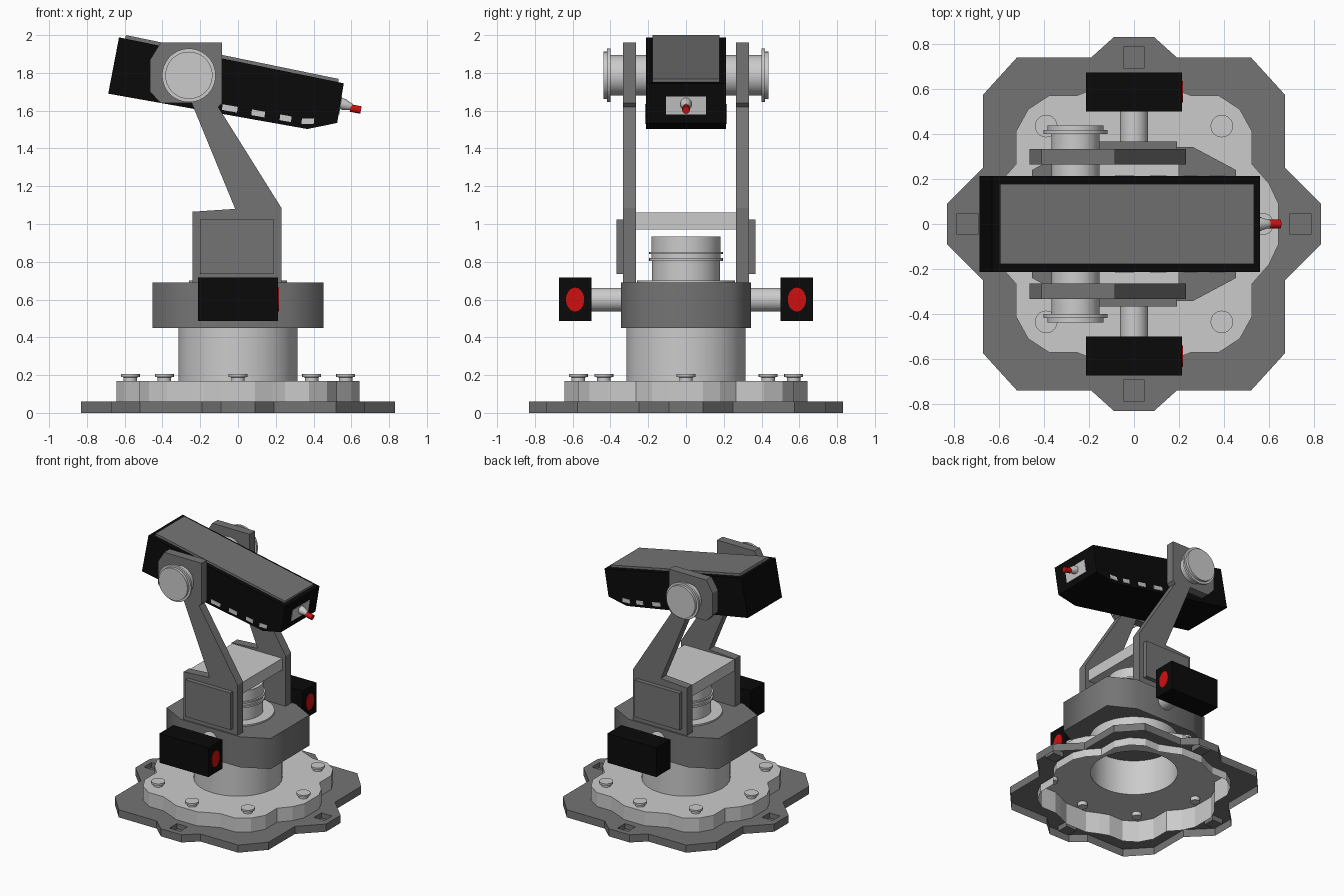
import bpy, bmesh, math
from mathutils import Vector

if "Cube" in bpy.data.objects:
    bpy.data.objects.remove(bpy.data.objects["Cube"])


def material(name, r, g, b):
    m = bpy.data.materials.new(name)
    m.diffuse_color = (r, g, b, 1)
    m.use_nodes = True
    m.node_tree.nodes["Principled BSDF"].inputs["Base Color"].default_value = m.diffuse_color
    return m


LIGHT = material("light_grey", 0.6, 0.6, 0.6)
GREY = material("mid_grey", 0.175, 0.175, 0.175)
BLACK = material("black", 0.003, 0.003, 0.003)
RED = material("red", 0.62, 0.005, 0.005)


def finish(name, bm, mat, smooth=None, up_test=False):
    bmesh.ops.recalc_face_normals(bm, faces=bm.faces[:])
    if up_test:  # open shells: make sure the top looks upwards
        top = max(bm.faces, key=lambda f: f.calc_center_median().z)
        if top.normal.z < 0:
            bmesh.ops.reverse_faces(bm, faces=bm.faces[:])
    me = bpy.data.meshes.new(name)
    bm.to_mesh(me)
    bm.free()
    me.materials.append(mat)
    ob = bpy.data.objects.new(name, me)
    bpy.context.collection.objects.link(ob)
    if smooth:
        bpy.ops.object.select_all(action='DESELECT')
        ob.select_set(True)
        bpy.context.view_layer.objects.active = ob
        bpy.ops.object.shade_smooth_by_angle(angle=math.radians(smooth))
    return ob


def prism(name, pts, a, b, mat, axis='y', smooth=None):
    """Extrude a profile (xz along y, or xy along z) from a to b."""
    bm = bmesh.new()
    put = (lambda u, v, t: (u, t, v)) if axis == 'y' else (lambda u, v, t: (u, v, t))
    lo = [bm.verts.new(put(u, v, a)) for u, v in pts]
    hi = [bm.verts.new(put(u, v, b)) for u, v in pts]
    bm.faces.new(lo)
    bm.faces.new(hi)
    for i in range(len(pts)):
        j = (i + 1) % len(pts)
        bm.faces.new((lo[i], lo[j], hi[j], hi[i]))
    return finish(name, bm, mat, smooth)


def box(name, x0, x1, y0, y1, z0, z1, mat):
    return prism(name, [(x0, z0), (x1, z0), (x1, z1), (x0, z1)], y0, y1, mat)


def lathe(name, start, direction, profile, mat, n=48, caps=(True, True)):
    """Stack of rings (distance, radius) along a direction."""
    bm = bmesh.new()
    d = Vector(direction).normalized()
    q = d.to_track_quat('Z', 'Y')
    rings = []
    for t, r in profile:
        rings.append([bm.verts.new(Vector(start) + q @ Vector(
            (r * math.cos(2 * math.pi * k / n), r * math.sin(2 * math.pi * k / n), t)))
            for k in range(n)])
    for p, s in zip(rings, rings[1:]):
        for k in range(n):
            bm.faces.new((p[k], p[(k + 1) % n], s[(k + 1) % n], s[k]))
    if caps[0]:
        bm.faces.new(rings[0])
    if caps[1]:
        bm.faces.new(rings[-1])
    return finish(name, bm, mat, 35)


def shell(name, outer, holes, z0, z1, mat, pocket=None):
    """Open-bottomed tray: outer wall, top sheet with holes, optional pockets."""
    bm = bmesh.new()
    edges = []
    for k, loop in enumerate([outer] + holes + (pocket or [])):
        vs = [bm.verts.new((x, y, z1)) for x, y in loop]
        n = len(vs)
        edges += [bm.edges.new((vs[i], vs[(i + 1) % n])) for i in range(n)]
        sunk = k > len(holes)
        if k == 0 or sunk:
            z = z0 + 0.02 if sunk else z0
            low = [bm.verts.new((x, y, z)) for x, y in loop]
            for i in range(n):
                j = (i + 1) % n
                bm.faces.new((vs[i], vs[j], low[j], low[i]))
            if sunk:
                bm.faces.new(low)
    bmesh.ops.triangle_fill(bm, edges=edges, use_beauty=True, normal=(0, 0, 1))
    return finish(name, bm, mat, up_test=True)


def four_way(q):
    """Mirror a quarter outline into a closed loop."""
    half = q + [(-x, y) for x, y in reversed(q)]
    return half + [(-x, -y) for x, y in half]


# Base plate and scalloped flange
plate = four_way([(0.83, 0.09), (0.67, 0.25), (0.67, 0.575), (0.52, 0.74), (0.19, 0.74), (0.09, 0.83)])
scallop = four_way([(0.642, 0.09), (0.60, 0.18), (0.525, 0.265), (0.525, 0.41), (0.47, 0.51),
                    (0.375, 0.572), (0.25, 0.572), (0.18, 0.60), (0.09, 0.642)])
h = 0.046
pockets = [[(cx - h, cy - h), (cx + h, cy - h), (cx + h, cy + h), (cx - h, cy + h)]
           for cx, cy in ((0.74, 0), (-0.74, 0), (0, 0.74), (0, -0.74))]
circle = [(0.31 * math.cos(k * math.pi / 24), 0.31 * math.sin(k * math.pi / 24)) for k in range(48)]
shell("base_plate", plate, [scallop], 0, 0.06, GREY, pockets)
shell("base_flange", scallop, [circle], 0, 0.17, LIGHT)

# Flange bolts
spots = [(0.57, 0), (-0.57, 0), (0, 0.57), (0, -0.57)]
spots += [(sx * 0.39, sy * 0.435) for sx in (1, -1) for sy in (1, -1)]
for x, y in spots:
    lathe("bolt", (x, y, 0.14), (0, 0, 1),
          [(0, 0.035), (0.048, 0.035), (0.05, 0.05), (0.065, 0.05)], LIGHT, 20)

# Pedestal and turntable body
lathe("pedestal", (0, 0, 0.17), (0, 0, 1), [(0, 0.316), (0.285, 0.316)], LIGHT, 64, (False, True))
prism("turntable", four_way([(0.453, 0.24), (0.26, 0.343)]), 0.45, 0.69, GREY, 'z', 70)
lathe("turntable_ring", (0, 0, 0.685), (0, 0, 1), [(0, 0.26), (0.017, 0.26)], LIGHT)

# Central column with two collars, and bridge between the arms
lathe("column", (0, 0, 0.69), (0, 0, 1),
      [(0, 0.18), (0.115, 0.18), (0.115, 0.195), (0.13, 0.195), (0.13, 0.183), (0.15, 0.183),
       (0.15, 0.195), (0.162, 0.195), (0.162, 0.183), (0.245, 0.183)], LIGHT)
box("bridge", -0.235, 0.2, -0.27, 0.27, 0.97, 1.06, LIGHT)

# Arms, side panels, pivots and side pods, both sides
arm = [(-0.24, 0.69), (0.23, 0.69), (0.23, 1.085), (-0.105, 1.62), (-0.085, 1.64), (-0.085, 1.96),
       (-0.41, 1.96), (-0.465, 1.87), (-0.465, 1.70), (-0.41, 1.64), (-0.245, 1.64),
       (-0.015, 1.08), (-0.24, 1.065)]
for s, side in ((-1, "front"), (1, "back")):
    prism(side + "_arm", arm, s * 0.265, s * 0.333, GREY)
    box(side + "_arm_panel", -0.2, 0.19, s * 0.333, s * 0.367, 0.735, 1.025, GREY)
    lathe(side + "_pivot", (-0.26, s * 0.2, 1.787), (0, s, 0),
          [(0, 0.107), (0.2, 0.107), (0.2, 0.142), (0.217, 0.142), (0.217, 0.125), (0.237, 0.125)], LIGHT)
    lathe(side + "_pod_shaft", (0, s * 0.3, 0.6), (0, s, 0), [(0, 0.062), (0.21, 0.062)], LIGHT, 32)
    box(side + "_pod", -0.213, 0.213, s * 0.5, s * 0.673, 0.487, 0.717, BLACK)
    lens = lathe(side + "_pod_lens", (0, 0, 0), (1, 0, 0), [(0, 1), (0.006, 1)], RED, 32)
    for v in lens.data.vertices:
        v.co = (v.co.x + 0.211, v.co.y * 0.048 + s * 0.587, v.co.z * 0.063 + 0.6)

# Tilted head with top cover
prism("head", [(-0.63, 1.988), (-0.687, 1.69), (0.367, 1.503), (0.525, 1.535), (0.56, 1.745)],
      -0.213, 0.213, BLACK)
prism("head_cover", [(-0.6, 1.975), (0.53, 1.745), (0.533, 1.768), (-0.593, 2.0)], -0.178, 0.178, GREY)

# Slots along the lower edge of the head
for s in (-1, 1):
    for x0, x1 in ((-0.085, -0.005), (0.07, 0.14), (0.22, 0.28), (0.335, 0.4)):
        za, zb = 1.589 - 0.177 * x0, 1.589 - 0.177 * x1
        if x0 > 0.3:
            zb += 0.01
        prism("head_slot", [(x0, za), (x1, zb), (x1 + 0.004, zb + 0.03), (x0 + 0.004, za + 0.03)],
              s * 0.21, s * 0.216, LIGHT)

# Muzzle: light window, nozzle and red tip
prism("muzzle_window", [(0.528, 1.58), (0.536, 1.58), (0.552, 1.675), (0.544, 1.675)],
      -0.106, 0.106, LIGHT)
aim = (0.06, 0, -0.02)
lathe("nozzle", (0.53, 0, 1.643), aim, [(0, 0.03), (0.035, 0.03), (0.075, 0.017)], LIGHT, 20)
lathe("nozzle_tip", (0.595, 0, 1.614), (0.06, 0, -0.012), [(0, 0.02), (0.057, 0.02)], RED, 16)
